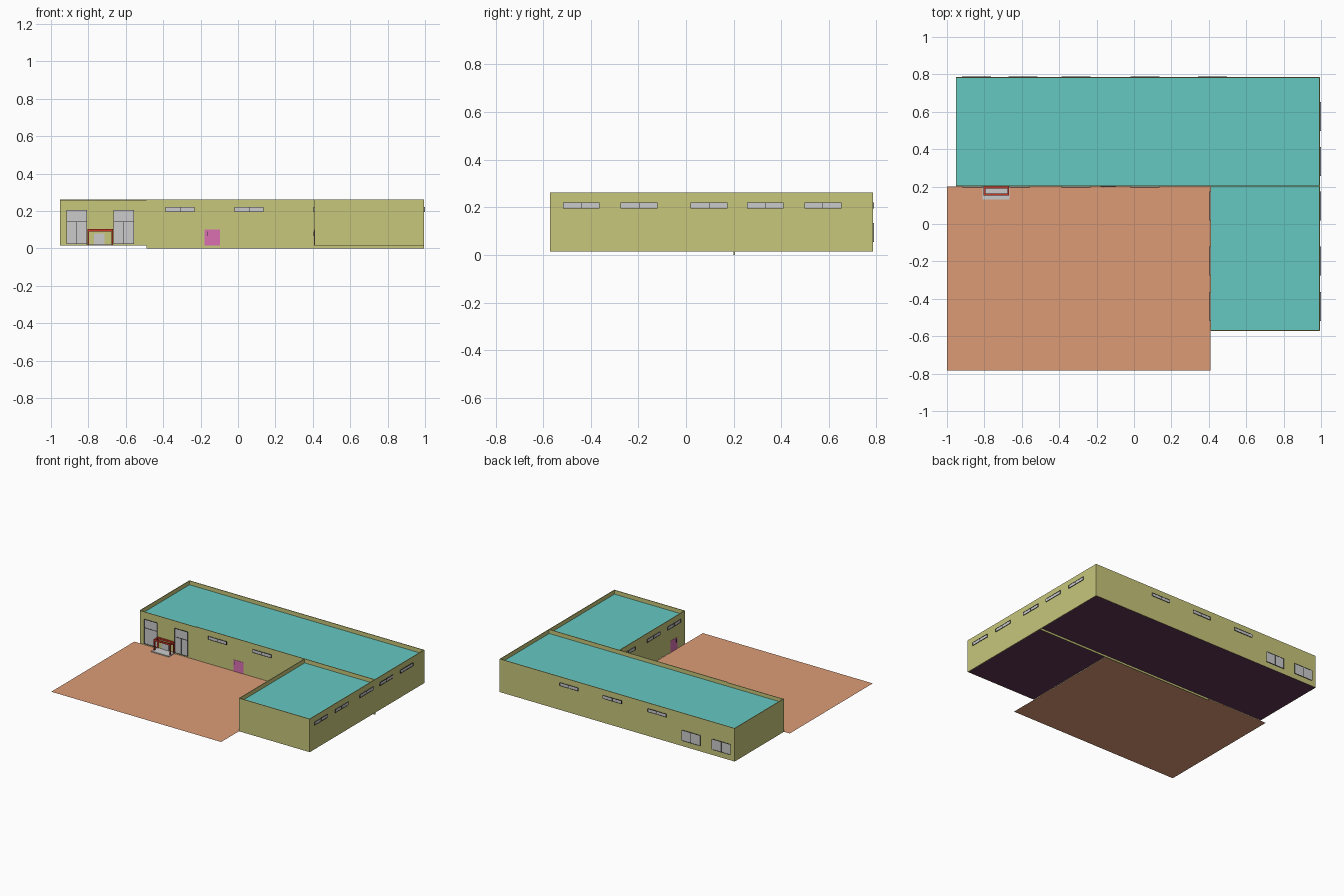
import bpy, bmesh

if "Cube" in bpy.data.objects:
    bpy.data.objects.remove(bpy.data.objects["Cube"])


def mat(name, rgb):
    m = bpy.data.materials.new(name)
    m.diffuse_color = (*rgb, 1)
    m.use_nodes = True
    m.node_tree.nodes["Principled BSDF"].inputs["Base Color"].default_value = m.diffuse_color
    return m


OLIVE = mat("wall_paint", (0.58, 0.57, 0.20))
TEAL = mat("roof_teal", (0.13, 0.58, 0.54))
CLAY = mat("clay_ground", (0.72, 0.33, 0.18))
PLUM = mat("plum_floor", (0.12, 0.035, 0.085))
PINK = mat("pink_door", (0.70, 0.16, 0.45))
RED = mat("red_frame", (0.62, 0.04, 0.02))
DARK = mat("dark_trim", (0.03, 0.03, 0.03))


def boxes(name, spans, m=None):
    """One object from axis-aligned boxes (x0, x1, y0, y1, z0, z1)."""
    bm = bmesh.new()
    for x0, x1, y0, y1, z0, z1 in spans:
        for v in bmesh.ops.create_cube(bm, size=1)["verts"]:
            v.co = (x0 + (v.co.x + .5) * (x1 - x0),
                    y0 + (v.co.y + .5) * (y1 - y0),
                    z0 + (v.co.z + .5) * (z1 - z0))
    me = bpy.data.meshes.new(name)
    bm.to_mesh(me)
    bm.free()
    if m:
        me.materials.append(m)
    ob = bpy.data.objects.new(name, me)
    bpy.context.collection.objects.link(ob)
    return ob


def plane(name, x0, x1, y0, y1, z, m):
    me = bpy.data.meshes.new(name)
    me.from_pydata([(x0, y0, z), (x1, y0, z), (x1, y1, z), (x0, y1, z)], [], [(0, 1, 2, 3)])
    me.materials.append(m)
    bpy.context.collection.objects.link(bpy.data.objects.new(name, me))


L, R, W = -0.953, 0.995, 0.408      # building left, right, wing inner side
F, M, B = -0.572, 0.20, 0.785       # wing front, main front, back
Z0, ZR, ZT, T = 0.014, 0.232, 0.262, 0.005


def on_wall(side, u0, u1, z0, z1, d0, d1):
    """Box on a wall face, from depth d0 to d1 outward."""
    axis, pos, s = {"front": ("x", M, -1), "back": ("x", B, 1),
                    "right": ("y", R, 1), "inner": ("y", W, -1)}[side]
    a, b = sorted((pos + s * d0, pos + s * d1))
    return (u0, u1, a, b, z0, z1) if axis == "x" else (a, b, u0, u1, z0, z1)


def window(name, side, u0, u1, z0, z1, bar=None):
    """Grey panes with a dark frame, centre mullion and optional transom."""
    f, mid = 0.0025, (u0 + u1) / 2
    top = bar or z1
    bars = [(u0, u0 + f, z0, z1), (u1 - f, u1, z0, z1), (u0, u1, z0, z0 + f),
            (u0, u1, z1 - f, z1), (mid - f / 2, mid + f / 2, z0, top)]
    if bar:
        bars.append((u0, u1, bar - f / 2, bar + f / 2))
    boxes(name + "_pane", [on_wall(side, u0, u1, z0, z1, -0.001, 0.002)])
    boxes(name + "_frame", [on_wall(side, *q, 0, 0.004) for q in bars], DARK)


# Walls with parapets; the dividing wall reaches down to z = 0
boxes("back_wall", [(L, R, B - T, B, Z0, ZT)], OLIVE)
boxes("left_wall", [(L, L + T, M, B, Z0, ZT)], OLIVE)
boxes("right_wall", [(R - T, R, F, B, Z0, ZT)], OLIVE)
boxes("wing_front_wall", [(W, R, F, F + T, Z0, ZT)], OLIVE)
boxes("wing_inner_wall", [(W, W + T, F, M, Z0, ZT)], OLIVE)
boxes("main_front_wall", [(L, -0.49, M, M + T, Z0, ZT - 0.003),
                          (-0.49, R, M, M + T, 0, ZT)], OLIVE)

# Roofs, floors and ground
e = T / 2
plane("main_roof", L + e, R - e, M + e, B - e, ZR, TEAL)
plane("wing_roof", W + e, R - e, F + e, M + e, ZR, TEAL)
plane("main_floor", L, R, M, B, Z0, PLUM)
plane("wing_floor", W, R, F, M, Z0, PLUM)
plane("ground", -1.0, W, -0.782, M, 0.0135, CLAY)

# High strip windows
H = 0.0775
side_y = (-0.44, -0.197, 0.097, 0.333, 0.575)
strips = ([("right", y) for y in side_y] + [("inner", y) for y in side_y[:3]]
          + [("back", x) for x in (-0.31, 0.06, 0.42)]
          + [("front", x) for x in (-0.31, 0.06)])
for i, (side, c) in enumerate(strips):
    window(f"{side}_strip_window_{i}", side, c - H, c + H, 0.195, 0.22)

# Large windows either side of the entrance and on the back
for i, x in enumerate((-0.918, -0.665)):
    window(f"tall_window_{i}", "front", x, x + 0.11, 0.022, 0.206, 0.142)
for i, x in enumerate((-0.92, -0.67)):
    window(f"back_window_{i}", "back", x, x + 0.155, 0.055, 0.135)

# Plain doors
for side, u in (("front", -0.178), ("inner", -0.48)):
    boxes(side + "_door", [on_wall(side, u, u + 0.083, Z0, 0.1, -0.001, 0.002)], PINK)
    boxes(side + "_door_handle", [on_wall(side, u + 0.012, u + 0.016, 0.065, 0.09, 0, 0.004)], DARK)

# Entrance: door, step, posts and open red canopy frame
boxes("entrance_door", [on_wall("front", -0.771, -0.713, Z0, 0.08, -0.001, 0.002)])
boxes("entrance_step", [(-0.81, -0.665, 0.13, M, Z0, 0.021)])
x0, x1, y0, t = -0.805, -0.667, 0.152, 0.01
boxes("canopy_frame", [(x0, x1, y0, y0 + t, 0.09, 0.102), (x0, x1, M - t, M, 0.09, 0.102),
                       (x0, x0 + t, y0 + t, M - t, 0.09, 0.102),
                       (x1 - t, x1, y0 + t, M - t, 0.09, 0.102)], RED)
boxes("canopy_posts", [(x, x + 0.008, y, y + 0.008, 0.021, 0.09)
                       for x in (x0, x1 - 0.008) for y in (y0, M - 0.008)], RED)
